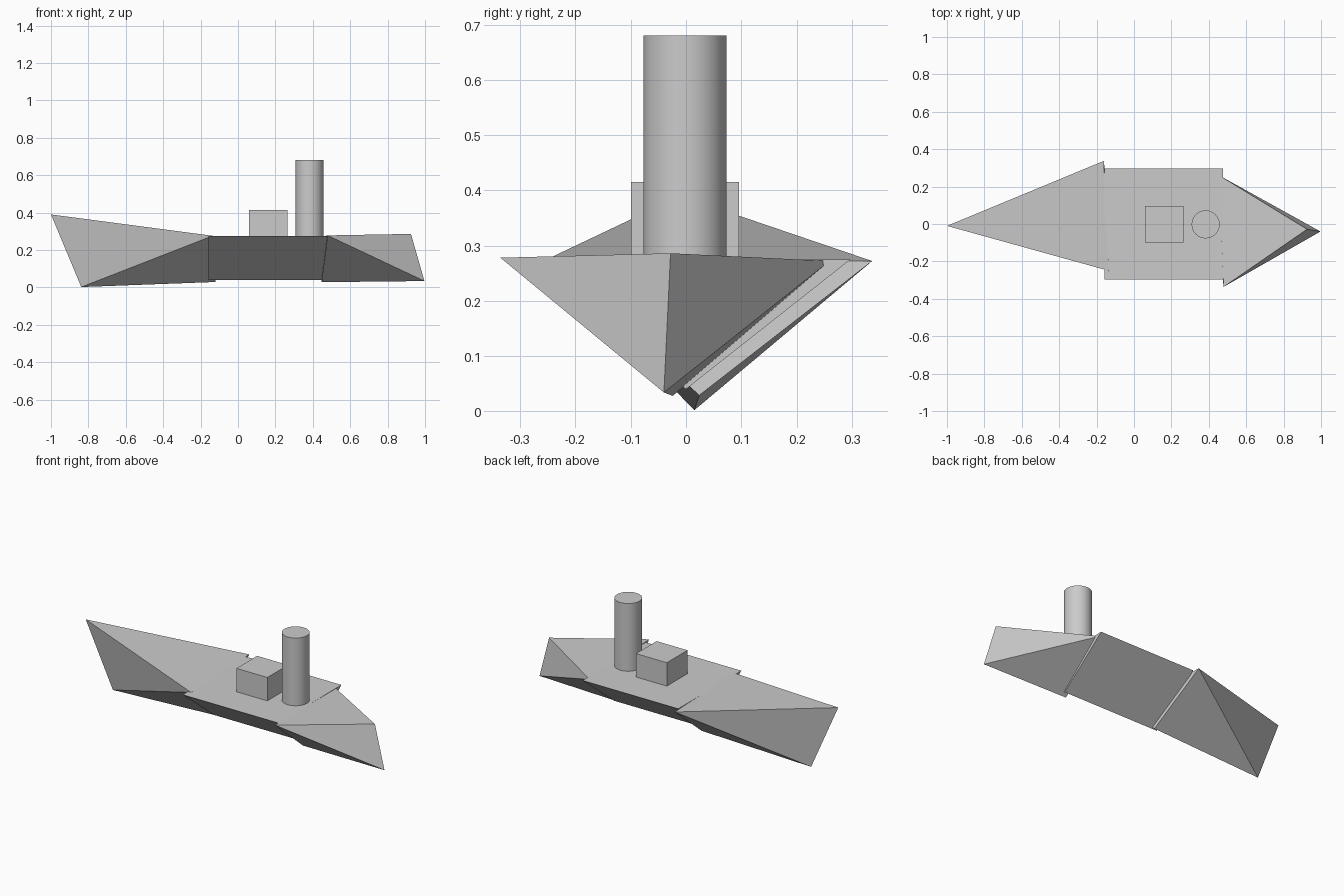
import bpy

if "Cube" in bpy.data.objects:
    bpy.data.objects.remove(bpy.data.objects["Cube"])


def hull_part(name, verts, faces):
    mesh = bpy.data.meshes.new(name)
    mesh.from_pydata(verts, [], faces)
    mesh.update()
    ob = bpy.data.objects.new(name, mesh)
    bpy.context.collection.objects.link(ob)
    # consistent outward normals
    bpy.context.view_layer.objects.active = ob
    ob.select_set(True)
    bpy.ops.object.mode_set(mode='EDIT')
    bpy.ops.mesh.select_all(action='SELECT')
    bpy.ops.mesh.normals_make_consistent(inside=False)
    bpy.ops.object.mode_set(mode='OBJECT')
    ob.select_set(False)
    return ob


def hull_end(name, deck_tip, keel_tip, back, front, keel):
    """Triangular section that closes to a raked upright edge at the tip."""
    return hull_part(name, [deck_tip, keel_tip, back, front, keel],
                     [(0, 2, 3), (0, 1, 2), (1, 4, 2),
                      (0, 3, 1), (1, 3, 4), (2, 4, 3)])


# middle hull: triangular prism along x
section = [(-0.298, 0.275), (0.298, 0.275), (0.0, 0.04)]
hull_part("middle_hull", [(x, y, z) for x in (-0.157, 0.475) for y, z in section],
          [(0, 1, 2), (3, 5, 4), (0, 3, 4, 1), (1, 4, 5, 2), (2, 5, 3, 0)])

# slightly turned bow and stern
hull_end("bow", (-1.0, -0.01, 0.39), (-0.838, 0.015, 0.002),
         (-0.162, 0.337, 0.272), (-0.135, -0.25, 0.276), (-0.12, 0.024, 0.029))
hull_end("stern", (0.925, -0.028, 0.286), (0.997, -0.04, 0.034),
         (0.455, 0.26, 0.272), (0.479, -0.336, 0.278), (0.447, -0.024, 0.028))

# cabin
bpy.ops.mesh.primitive_cube_add(size=1, location=(0.162, -0.002, 0.314))
cabin = bpy.context.object
cabin.name = "cabin"
cabin.scale = (0.204, 0.195, 0.202)

# funnel
bpy.ops.mesh.primitive_cylinder_add(vertices=32, radius=0.075, depth=0.48,
                                    location=(0.383, -0.002, 0.44))
funnel = bpy.context.object
funnel.name = "funnel"
bpy.ops.object.shade_smooth_by_angle()
